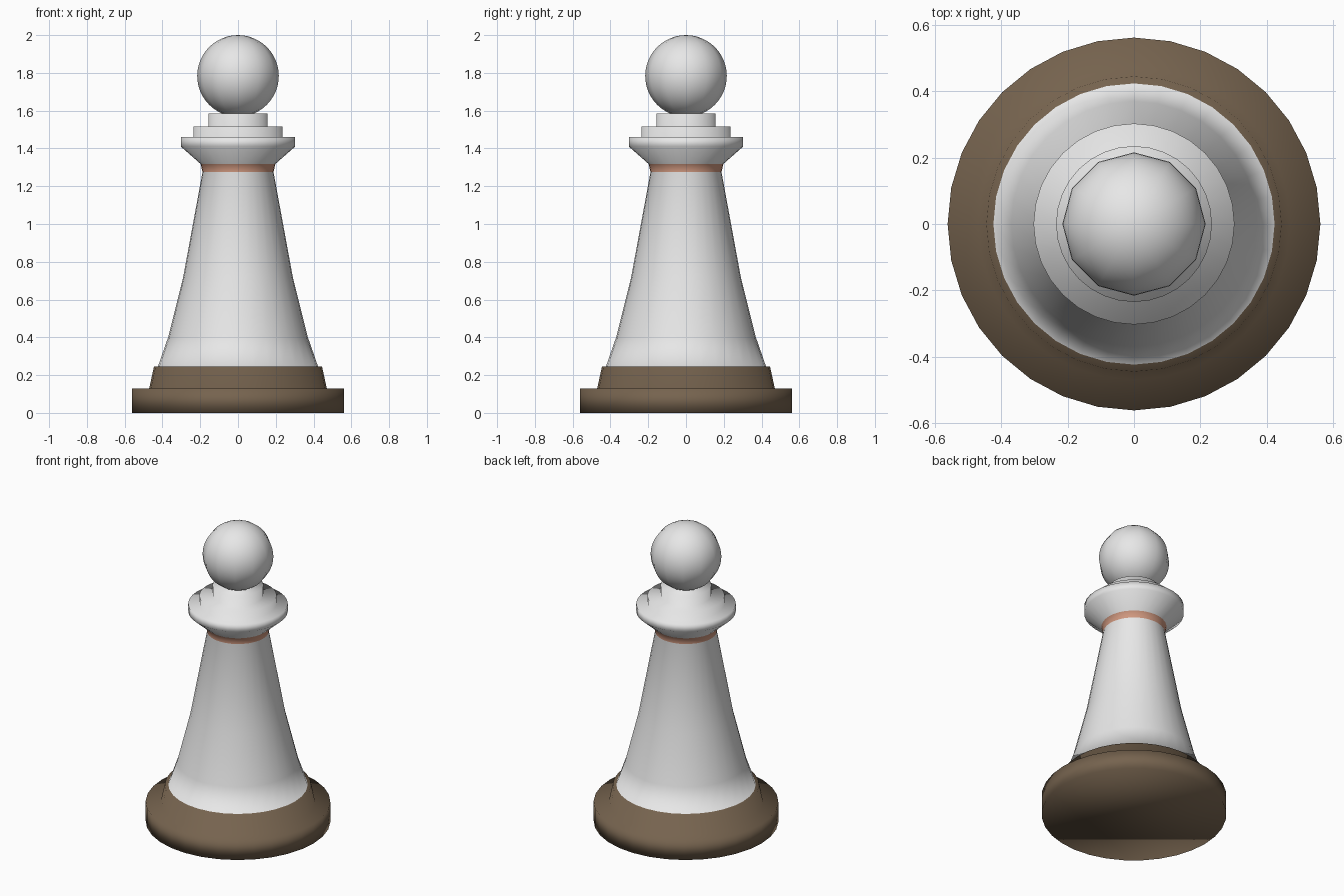
import bpy, bmesh, math

if "Cube" in bpy.data.objects:
    bpy.data.objects.remove(bpy.data.objects["Cube"])


def material(name, rgb):
    m = bpy.data.materials.new(name)
    m.diffuse_color = (*rgb, 1.0)
    m.use_nodes = True
    m.node_tree.nodes["Principled BSDF"].inputs["Base Color"].default_value = m.diffuse_color
    return m


white = material("white", (0.8, 0.8, 0.8))
brown = material("dark_brown", (0.18, 0.125, 0.077))
copper = material("copper", (0.62, 0.31, 0.21))


def finish(name, bm, mats):
    bmesh.ops.recalc_face_normals(bm, faces=bm.faces)
    for f in bm.faces:
        f.smooth = True
    me = bpy.data.meshes.new(name)
    bm.to_mesh(me)
    bm.free()
    for m in mats:
        me.materials.append(m)
    ob = bpy.data.objects.new(name, me)
    bpy.context.collection.objects.link(ob)
    return ob


# Turned body: (radius, height) profile, base to neck
profile = [(0.562, 0), (0.562, 0.13), (0.47, 0.13), (0.445, 0.245),
           (0.424, 0.245), (0.37, 0.40), (0.29, 0.72), (0.188, 1.275),
           (0.198, 1.318), (0.303, 1.41), (0.303, 1.46), (0.235, 1.46),
           (0.235, 1.515), (0.155, 1.515), (0.155, 1.585)]
N = 32
bm = bmesh.new()
rings = [[bm.verts.new((r * math.cos(2 * math.pi * i / N),
                        r * math.sin(2 * math.pi * i / N), z))
          for i in range(N)] for r, z in profile]
for a, b in zip(rings, rings[1:]):
    for i in range(N):
        j = (i + 1) % N
        bm.faces.new((a[i], a[j], b[j], b[i]))
bm.faces.new(rings[0][::-1])
bm.faces.new(rings[-1])

# Brown base, copper neck band, white elsewhere
for f in bm.faces:
    z = f.calc_center_median().z
    f.material_index = 1 if z < 0.25 else 2 if 1.276 < z < 1.317 else 0
finish("turned_body", bm, [white, brown, copper])

# Ball head: few segments around, many rings
bm = bmesh.new()
bmesh.ops.create_uvsphere(bm, u_segments=12, v_segments=24, radius=0.216)
bmesh.ops.translate(bm, verts=bm.verts, vec=(0, 0, 1.784))
finish("ball_head", bm, [white])
